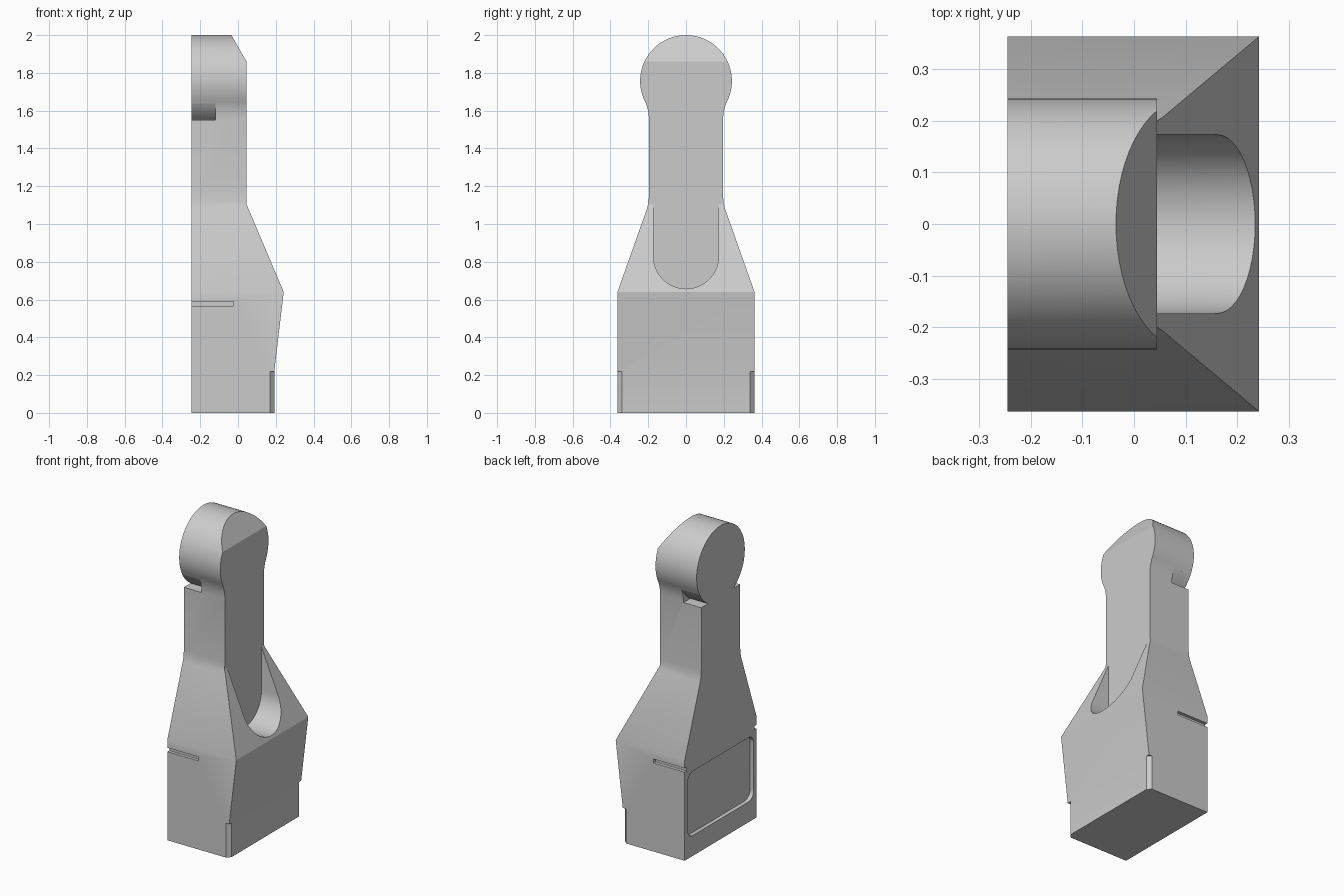
import bpy, bmesh
from math import sin, cos, pi, radians

if "Cube" in bpy.data.objects:
    bpy.data.objects.remove(bpy.data.objects["Cube"])

BACK, FACE = -0.245, 0.045
HEAD_Z, HEAD_R = 1.757, 0.243


def prism(name, profile, axis, lo, hi):
    """Extrude a 2D profile: axis 'x' takes (y, z), 'y' takes (x, z), 'z' takes (x, y)."""
    place = {'x': lambda a, b, d: (d, a, b),
             'y': lambda a, b, d: (a, d, b),
             'z': lambda a, b, d: (a, b, d)}[axis]
    bm = bmesh.new()
    ring = [[bm.verts.new(place(a, b, d)) for a, b in profile] for d in (lo, hi)]
    n = len(profile)
    bm.faces.new(ring[0])
    bm.faces.new(ring[1][::-1])
    for i in range(n):
        j = (i + 1) % n
        bm.faces.new((ring[0][i], ring[1][i], ring[1][j], ring[0][j]))
    bmesh.ops.recalc_face_normals(bm, faces=bm.faces)
    me = bpy.data.meshes.new(name)
    bm.to_mesh(me)
    bm.free()
    ob = bpy.data.objects.new(name, me)
    bpy.context.collection.objects.link(ob)
    return ob


def arc(cx, cy, r, a0, a1, n):
    angles = [radians(a0 + (a1 - a0) * i / n) for i in range(n + 1)]
    return [(cx + r * cos(a), cy + r * sin(a)) for a in angles]


def rect(a0, b0, a1, b1):
    return [(a0, b0), (a1, b0), (a1, b1), (a0, b1)]


def carve(target, tool, operation='DIFFERENCE'):
    mod = target.modifiers.new(tool.name, 'BOOLEAN')
    mod.operation, mod.object, mod.solver = operation, tool, 'EXACT'
    bpy.context.view_layer.objects.active = target
    bpy.ops.object.modifier_apply(modifier=mod.name)
    bpy.data.objects.remove(tool)


# Front outline: block base, tapered shoulders, neck and round head
side = [(0.363, 0), (0.363, 0.64), (0.207, 1.08), (0.199, 1.11), (0.196, 1.15),
        (0.196, 1.56), (0.2, 1.595), (0.206, 1.62)]
head = arc(0, HEAD_Z, HEAD_R, -28.8, 208.8, 40)
outline = side + head + [(-y, z) for y, z in reversed(side)]
body = prism("handle_body", outline, 'x', BACK, 0.4)

# Side outline gives the sloped face and the cut-off top of the head
profile = [(BACK - 0.1, -0.1), (0.192, -0.1), (0.192, 0.22), (0.242, 0.64),
           (FACE, 1.105), (FACE, 1.86), (-0.035, 2.0), (-0.092, 2.1), (BACK - 0.1, 2.1)]
carve(body, prism("side_profile", profile, 'y', -0.6, 0.6), 'INTERSECT')

# Round-bottomed channel in the sloped face
channel = arc(0, 0.83, 0.173, 180, 360, 24) + [(0.173, 1.3), (-0.173, 1.3)]
carve(body, prism("channel_cutter", channel, 'x', FACE, 0.5))

# Shallow rounded panel in the back
panel = []
for y, z, a in ((0.278, 0.485, 0), (-0.278, 0.485, 90),
                (-0.278, 0.185, 180), (0.278, 0.185, 270)):
    panel += arc(y, z, 0.055, a, a + 90, 6)
carve(body, prism("panel_cutter", panel, 'x', BACK - 0.1, BACK + 0.025))

for s in (-1, 1):
    # Thin side slots
    slot = rect(BACK - 0.1, s * 0.343, -0.025, s * 0.5)
    carve(body, prism("slot_cutter", slot, 'z', 0.565, 0.59))
    # Chamfered lower corners
    corner = [(0.168, s * 0.364), (0.193, s * 0.339), (0.3, s * 0.339),
              (0.3, s * 0.5), (0.168, s * 0.5)]
    carve(body, prism("corner_cutter", corner, 'z', -0.1, 0.22))
    # Notches under the head, following its curve
    under = [(s * y, z) for y, z in arc(0, HEAD_Z, HEAD_R, -58.4, -29, 6)]
    under += [(s * 0.3, under[-1][1]), (s * 0.3, 1.55)]
    carve(body, prism("notch_cutter", under, 'x', BACK - 0.1, -0.12))

bpy.ops.object.select_all(action='DESELECT')
body.select_set(True)
bpy.context.view_layer.objects.active = body
bpy.ops.object.shade_smooth_by_angle(angle=radians(20))
